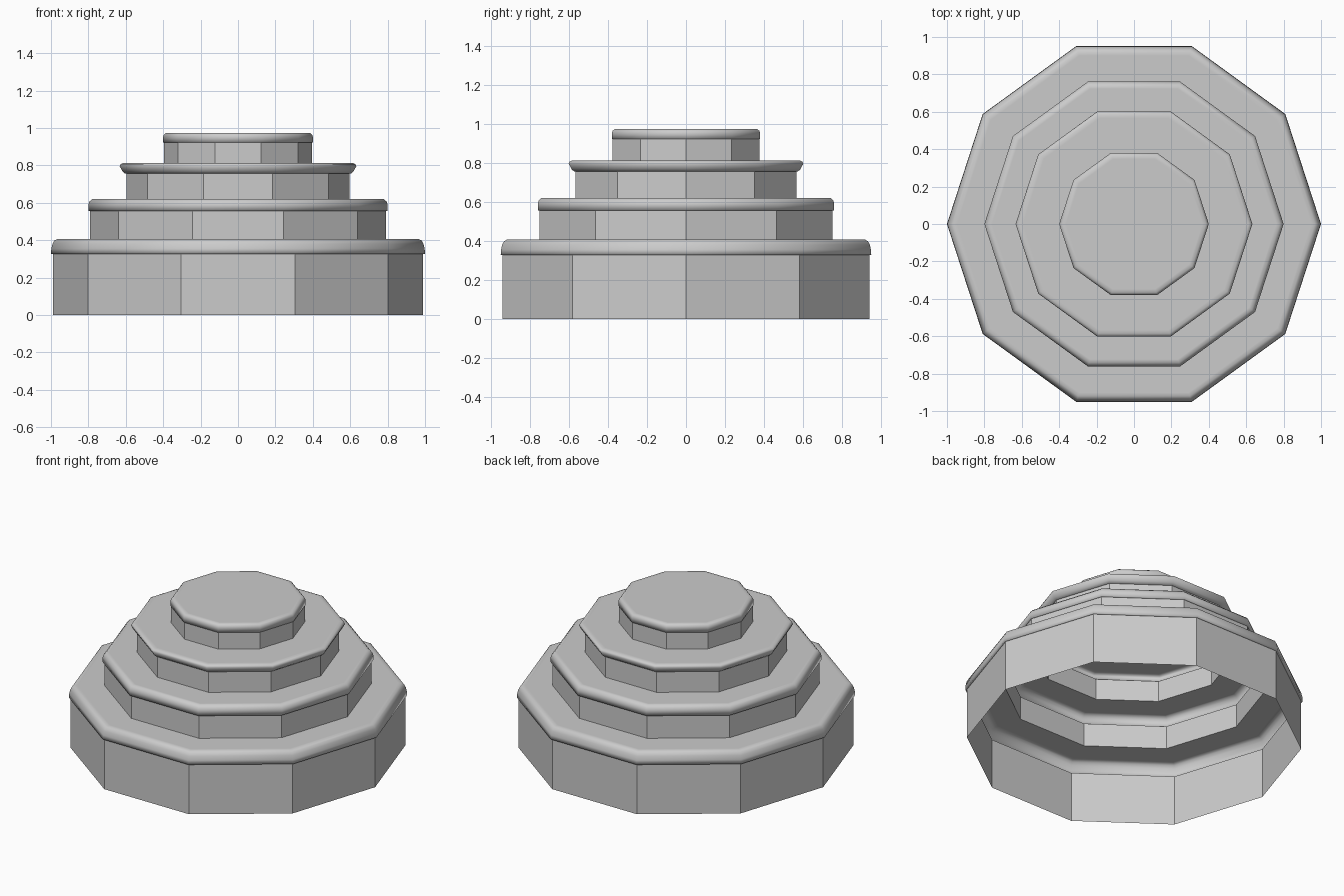
import bpy, bmesh
from math import cos, sin, tau

if "Cube" in bpy.data.objects:
    bpy.data.objects.remove(bpy.data.objects["Cube"])

SIDES = 10


def shell(name, profile, smooth):
    """Sweep a (radius, z) profile around z as a ten-sided open shell."""
    bm = bmesh.new()
    rings = []
    for r, z in profile:
        if r == 0:
            rings.append([bm.verts.new((0, 0, z))])
        else:
            rings.append([bm.verts.new((r * cos(tau * i / SIDES), r * sin(tau * i / SIDES), z))
                          for i in range(SIDES)])
    for a, b in zip(rings, rings[1:]):
        for i in range(SIDES):
            j = (i + 1) % SIDES
            if len(b) == 1:
                f = bm.faces.new((a[i], a[j], b[0]))
            else:
                f = bm.faces.new((a[i], a[j], b[j], b[i]))
            f.smooth = smooth
    mesh = bpy.data.meshes.new(name)
    bm.to_mesh(mesh)
    bm.free()
    obj = bpy.data.objects.new(name, mesh)
    bpy.context.collection.objects.link(obj)
    return obj


# Each tier: wall radius, wall base z, rounded rim profile ending at the tread
tiers = [
    (0.99, 0.0, [(1.0, 0.327), (0.998, 0.355), (0.992, 0.38), (0.982, 0.398), (0.967, 0.406)]),
    (0.79, 0.406, [(0.80, 0.557), (0.80, 0.59), (0.795, 0.606), (0.78, 0.62)]),
    (0.597, 0.62, [(0.605, 0.757), (0.618, 0.768), (0.633, 0.796), (0.628, 0.806), (0.615, 0.812)]),
    (0.396, 0.812, [(0.40, 0.922), (0.40, 0.953), (0.396, 0.965), (0.385, 0.973)]),
]

for n, (radius, base, rim) in enumerate(tiers):
    # flat-faced riser
    shell(f"tier_{n + 1}_wall", [(radius, base), (radius, rim[0][1])], False)
    # rounded rim and flat tread, reaching in to the next riser
    top = rim[-1][1]
    edge = rim[-1][0]
    inner = tiers[n + 1][0] if n + 1 < len(tiers) else 0
    shell(f"tier_{n + 1}_tread",
          [(radius, rim[0][1])] + rim + [(edge - 0.02, top), (inner, top)], True)
